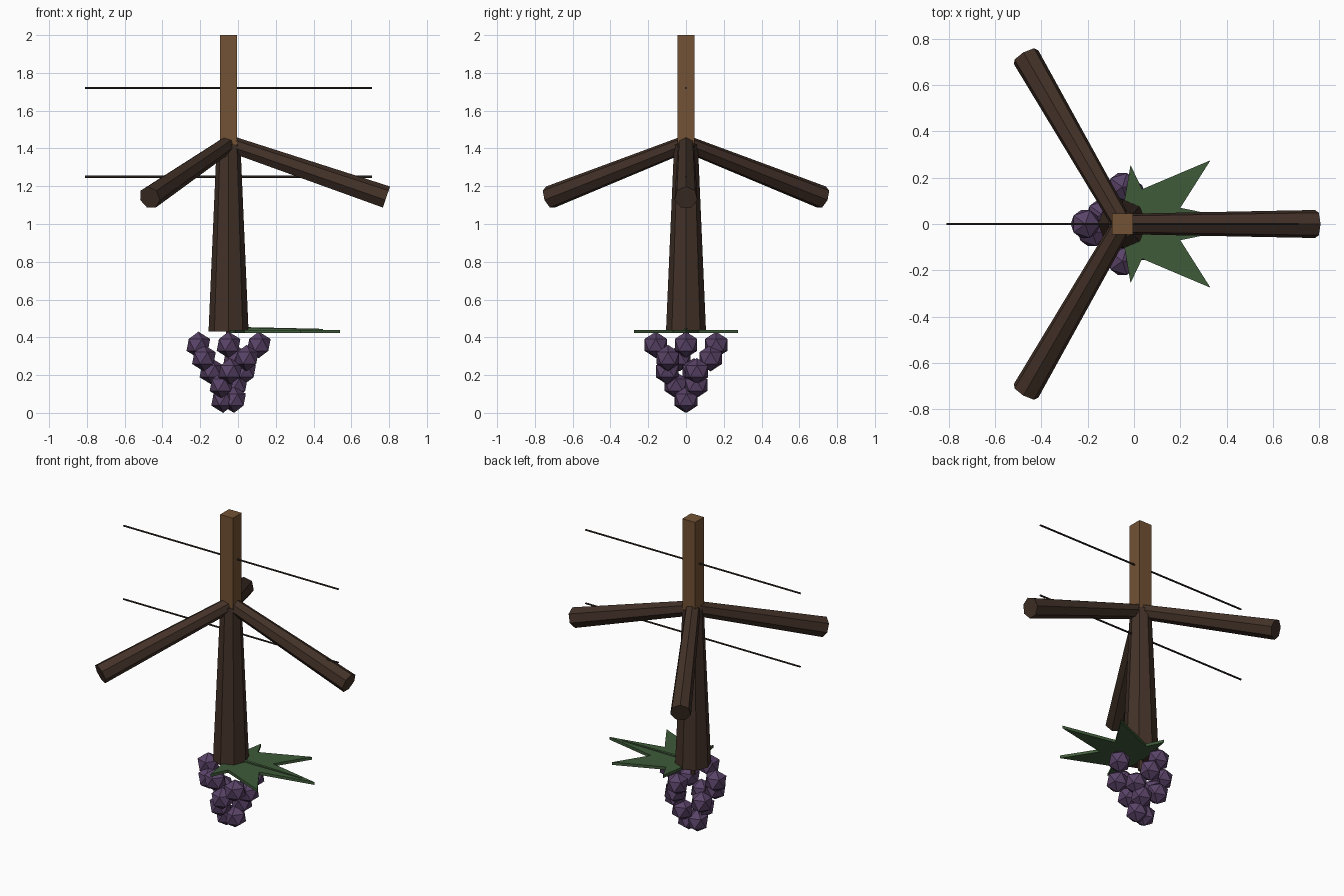
import bpy, bmesh
from math import cos, sin, radians
from mathutils import Vector, Matrix

if "Cube" in bpy.data.objects:
    bpy.data.objects.remove(bpy.data.objects["Cube"])

CX = -0.05  # the trunk axis


def material(name, rgb):
    m = bpy.data.materials.new(name)
    m.diffuse_color = (*rgb, 1)
    m.use_nodes = True
    m.node_tree.nodes["Principled BSDF"].inputs["Base Color"].default_value = m.diffuse_color
    return m


BARK = material("bark", (0.055, 0.031, 0.021))
WOOD = material("post_wood", (0.17, 0.085, 0.035))
WIRE = material("wire", (0.035, 0.025, 0.02))
GRAPE = material("grape_skin", (0.10, 0.055, 0.135))
LEAF = material("leaf_green", (0.05, 0.105, 0.042))


def finish(name, bm, mat):
    me = bpy.data.meshes.new(name)
    bmesh.ops.recalc_face_normals(bm, faces=bm.faces)
    bm.to_mesh(me)
    bm.free()
    me.materials.append(mat)
    ob = bpy.data.objects.new(name, me)
    bpy.context.collection.objects.link(ob)
    return ob


def rod(name, a, b, r1, r2, sides, mat):
    a, b = Vector(a), Vector(b)
    d = b - a
    bm = bmesh.new()
    rot = d.to_track_quat('Z', 'Y').to_matrix().to_4x4()
    bmesh.ops.create_cone(bm, cap_ends=True, segments=sides, radius1=r1, radius2=r2,
                          depth=d.length, matrix=Matrix.Translation((a + b) / 2) @ rot)
    return finish(name, bm, mat)


# tapered trunk
rod("trunk", (CX, 0, 0.43), (CX, 0, 1.42), 0.106, 0.063, 8, BARK)

# three drooping branches, thicker at the tips
for i in range(3):
    t = radians(120 * i)
    rod(f"branch_{i + 1}", (CX, 0, 1.425),
        (CX + 0.835 * cos(t), 0.835 * sin(t), 1.14), 0.045, 0.062, 7, BARK)

# square post
bm = bmesh.new()
bmesh.ops.create_cube(bm, size=1, matrix=Matrix.Translation((CX, 0, 1.68))
                      @ Matrix.Diagonal((0.09, 0.09, 0.64, 1)))
finish("post", bm, WOOD)

# trellis wires
for n, z in (("lower_wire", 1.25), ("upper_wire", 1.72)):
    rod(n, (-0.81, 0, z), (0.71, 0, z), 0.006, 0.006, 6, WIRE)

# grape bunch: rows of (height, ring radius, count, first angle)
rows = [(0.36, 0.16, 4, 0), (0.29, 0.135, 3, 75), (0.22, 0.10, 3, 35),
        (0.147, 0.065, 2, 55), (0.07, 0.029, 2, 5)]
bm = bmesh.new()
for z, r, n, a0 in rows:
    for k in range(n):
        t = radians(a0 + 360 * k / n)
        bmesh.ops.create_icosphere(bm, subdivisions=1, radius=0.07,
                                   matrix=Matrix.Translation((CX + r * cos(t), r * sin(t), z)))
finish("grapes", bm, GRAPE)
rod("grape_stem", (CX, 0, 0.36), (CX, 0, 0.45), 0.015, 0.015, 6, BARK)

# five-pointed flat leaf, half outline mirrored across y
half = [(0.54, 0), (0.2, 0.07), (0.33, 0.275), (0.035, 0.15), (-0.015, 0.255), (-0.05, 0.05)]
outline = half + [(x, -y) for x, y in reversed(half[1:])]
bm = bmesh.new()
face = bm.faces.new([bm.verts.new((x, y, 0.422)) for x, y in outline])
ext = bmesh.ops.extrude_face_region(bm, geom=[face])
bmesh.ops.translate(bm, vec=(0, 0, 0.018),
                    verts=[v for v in ext["geom"] if isinstance(v, bmesh.types.BMVert)])
finish("leaf", bm, LEAF)
rod("leaf_midrib", (CX, 0, 0.445), (0.45, 0, 0.441), 0.011, 0.004, 6, LEAF)
